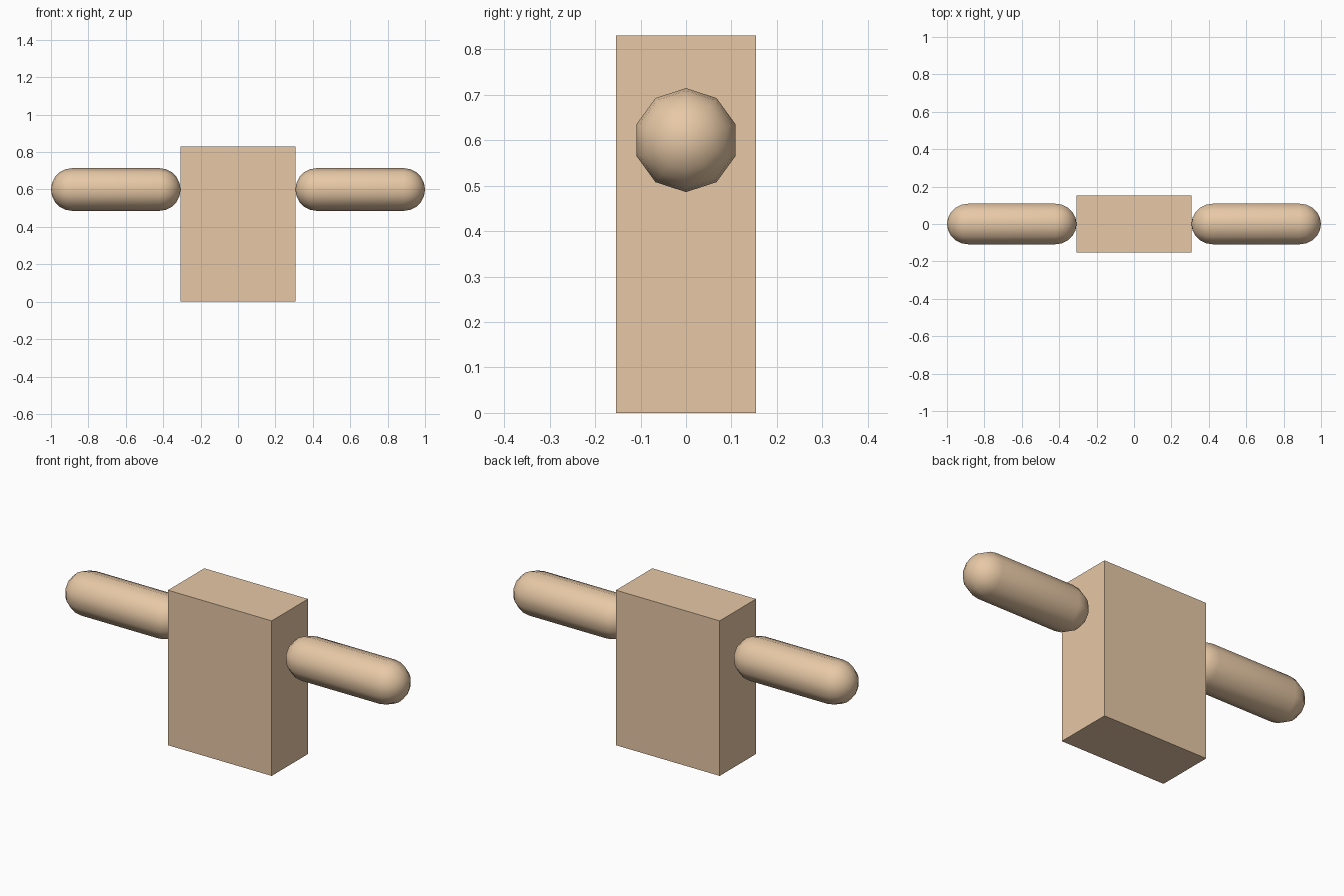
import bpy, bmesh, math
from mathutils import Vector

if "Cube" in bpy.data.objects:
    bpy.data.objects.remove(bpy.data.objects["Cube"])

tan = bpy.data.materials.new("tan")
tan.diffuse_color = (0.8, 0.58, 0.38, 1)
tan.use_nodes = True
tan.node_tree.nodes["Principled BSDF"].inputs["Base Color"].default_value = tan.diffuse_color


def make_object(name, bm):
    bmesh.ops.recalc_face_normals(bm, faces=bm.faces[:])
    mesh = bpy.data.meshes.new(name)
    bm.to_mesh(mesh)
    bm.free()
    mesh.materials.append(tan)
    obj = bpy.data.objects.new(name, mesh)
    bpy.context.collection.objects.link(obj)
    return obj


# Torso: plain flat-sided block
bm = bmesh.new()
bmesh.ops.create_cube(bm, size=1)
bmesh.ops.scale(bm, vec=(0.614, 0.307, 0.83), verts=bm.verts[:])
bmesh.ops.translate(bm, vec=(0, 0, 0.415), verts=bm.verts[:])
make_object("torso", bm)


# Arm: ten-sided capsule, its profile spun around the x direction
def capsule_arm(name, side, inner=0.307, outer=1.0, radius=0.1143, z=0.6, sides=10, rings=5):
    bm = bmesh.new()
    angles = [math.pi / 2 * i / rings for i in range(rings + 1)]
    profile = [(inner + radius * (1 - math.cos(a)), radius * math.sin(a)) for a in angles]
    profile += [(inner + outer - x, r) for x, r in reversed(profile)]
    verts = [bm.verts.new((side * x, 0, z + r)) for x, r in profile]
    edges = [bm.edges.new(pair) for pair in zip(verts, verts[1:])]
    bmesh.ops.spin(bm, geom=verts + edges, cent=Vector((0, 0, z)), axis=(1, 0, 0),
                   angle=math.tau, steps=sides, use_duplicate=False)
    bmesh.ops.remove_doubles(bm, verts=bm.verts[:], dist=0.0005)
    for face in bm.faces:
        face.smooth = True
    return make_object(name, bm)


for name, side in (("left_arm", -1), ("right_arm", 1)):
    capsule_arm(name, side)
